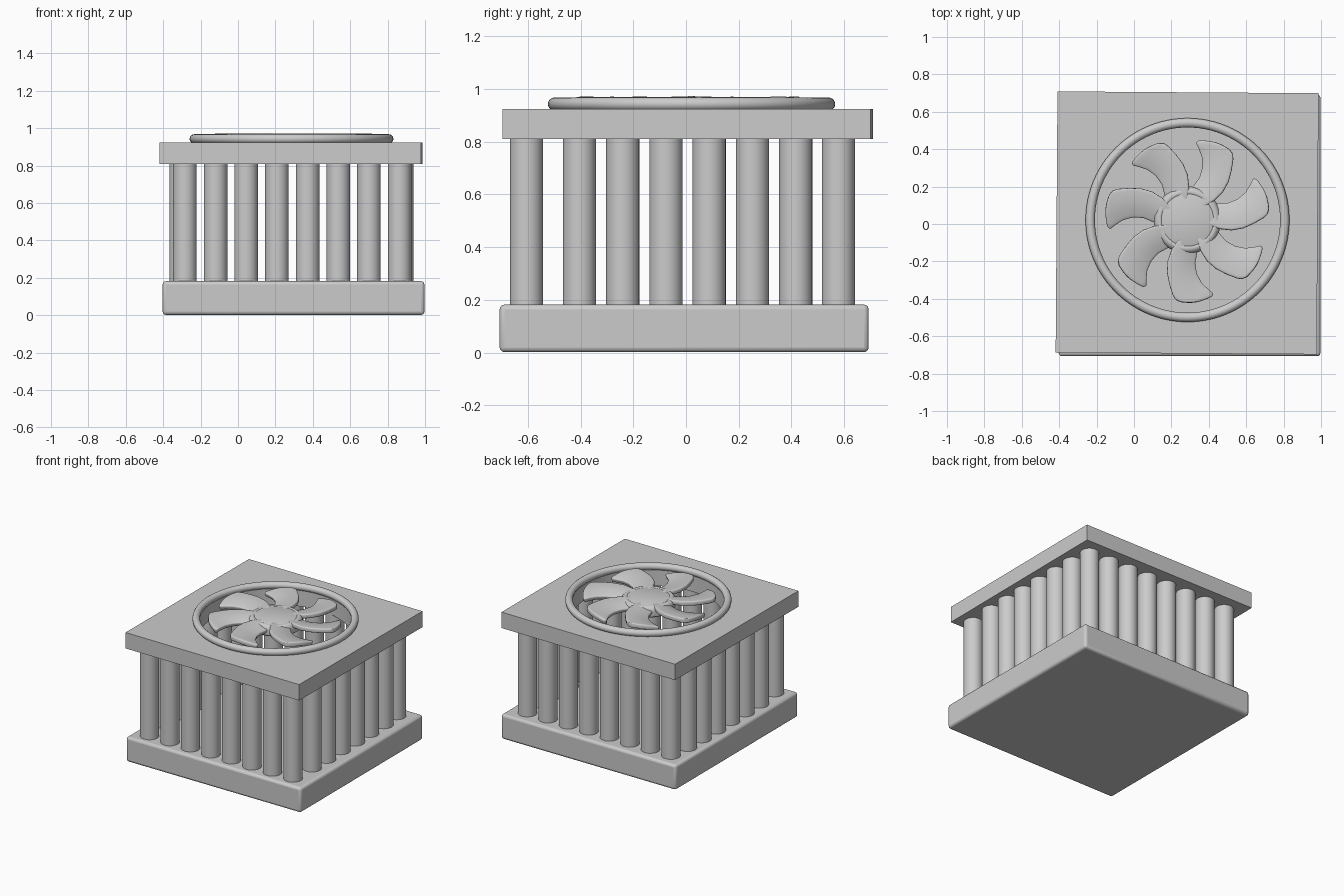
import bpy, bmesh, math
from mathutils import Vector, Matrix

if "Cube" in bpy.data.objects:
    bpy.data.objects.remove(bpy.data.objects["Cube"])

FAN = Vector((0.286, 0.021, 0))


def smooth(obj, angle=35):
    bpy.ops.object.select_all(action='DESELECT')
    obj.select_set(True)
    bpy.context.view_layer.objects.active = obj
    bpy.ops.object.shade_smooth_by_angle(angle=math.radians(angle))


def box(name, center, size, rot=0.0):
    bpy.ops.mesh.primitive_cube_add(size=1, location=center, rotation=(0, 0, rot))
    obj = bpy.context.object
    obj.name = name
    obj.scale = size
    bpy.ops.object.transform_apply(location=False, rotation=False, scale=True)
    return obj


def from_bmesh(name, bm, loc=(0, 0, 0)):
    bmesh.ops.recalc_face_normals(bm, faces=bm.faces)
    mesh = bpy.data.meshes.new(name)
    bm.to_mesh(mesh)
    bm.free()
    obj = bpy.data.objects.new(name, mesh)
    obj.location = loc
    bpy.context.collection.objects.link(obj)
    return obj


def bevel(obj, width, segments=3):
    mod = obj.modifiers.new("round", 'BEVEL')
    mod.width, mod.segments = width, segments
    mod.limit_method = 'ANGLE'


# Base slab with softened edges
base = box("base", (0.297, -0.007, 0.092), (1.4, 1.4, 0.18))
bevel(base, 0.018)
smooth(base)

# Top plate, turned very slightly, with a round fan opening
plate = box("top_plate", (0.284, 0.006, 0.867), (1.396, 1.396, 0.115), math.radians(-0.4))
bpy.ops.mesh.primitive_cylinder_add(vertices=96, radius=0.502, depth=0.4,
                                    location=FAN + Vector((0, 0, 0.867)))
cutter = bpy.context.object
cutter.name = "fan_opening_cutter"
cut = plate.modifiers.new("fan_opening", 'BOOLEAN')
cut.object, cut.solver = cutter, 'EXACT'
bpy.context.view_layer.objects.active = plate
bpy.ops.object.modifier_apply(modifier=cut.name)
bpy.data.objects.remove(cutter)
smooth(plate)

# Columns round the four edges
STEP = 0.164
front = [(-0.284 + STEP * i, -0.605) for i in range(8)]
back = [(-0.284 + STEP * i, 0.578) for i in range(8)]
right = [(0.876, -0.404 + STEP * i) for i in range(6)]
left = [(-0.303, -0.404 + STEP * i) for i in range(6)]
for side, spots in (("front", front), ("back", back), ("right", right), ("left", left)):
    for x, y in spots:
        bpy.ops.mesh.primitive_cylinder_add(vertices=32, radius=0.063, depth=0.64,
                                            location=(x, y, 0.495))
        bpy.context.object.name = side + "_column"
        smooth(bpy.context.object)

# Rim round the fan opening
bpy.ops.mesh.primitive_torus_add(major_radius=0.520, minor_radius=0.025, major_segments=96,
                                 minor_segments=16, location=FAN + Vector((0, 0, 0.943)))
bpy.context.object.name = "fan_rim"
smooth(bpy.context.object, 60)

# Fan hub, lathed from a rounded profile
profile = [(0, 0.89), (0.165, 0.89), (0.177, 0.90), (0.18, 0.935), (0.175, 0.955),
           (0.162, 0.967), (0.148, 0.970), (0.140, 0.966), (0.132, 0.969), (0, 0.973)]
bm = bmesh.new()
vs = [bm.verts.new((r, 0, z)) for r, z in profile]
es = [bm.edges.new(p) for p in zip(vs, vs[1:])]
bmesh.ops.spin(bm, geom=vs + es, axis=(0, 0, 1), cent=(0, 0, 0), steps=64, angle=math.tau)
bmesh.ops.remove_doubles(bm, verts=bm.verts, dist=1e-4)
smooth(from_bmesh("fan_hub", bm, FAN), 40)

# Fan blades: paired edge curves, lofted with a pitch, then thickened
trailing = [(0.0, 0.12), (0.03, 0.175), (0.066, 0.225), (0.082, 0.28), (0.080, 0.335),
            (0.062, 0.385), (0.047, 0.412), (0.060, 0.424)]
leading = [(0.09, 0.07), (0.145, 0.105), (0.190, 0.15), (0.220, 0.205), (0.236, 0.265),
           (0.245, 0.325), (0.243, 0.355), (0.225, 0.378)]
COLS = 8
for k in range(7):
    bm = bmesh.new()
    rows = []
    for j, (a, b) in enumerate(zip(trailing, leading)):
        a, b = Vector(a), Vector(b)
        row = []
        for i in range(COLS + 1):
            t = i / COLS
            p = a.lerp(b, t)
            arc = math.sin(math.pi * t)
            p += p.normalized() * 0.016 * arc * j / 7   # rounded tip
            row.append(bm.verts.new((p.x, p.y, 0.925 + 0.030 * t + 0.008 * arc)))
        rows.append(row)
    for r0, r1 in zip(rows, rows[1:]):
        for i in range(COLS):
            bm.faces.new((r0[i], r0[i + 1], r1[i + 1], r1[i]))
    bmesh.ops.rotate(bm, verts=bm.verts, cent=(0, 0, 0),
                     matrix=Matrix.Rotation(math.tau * k / 7, 3, 'Z'))
    blade = from_bmesh("fan_blade", bm, FAN)
    solid = blade.modifiers.new("thickness", 'SOLIDIFY')
    solid.thickness, solid.offset = 0.032, 0
    bevel(blade, 0.013)
    smooth(blade, 50)
